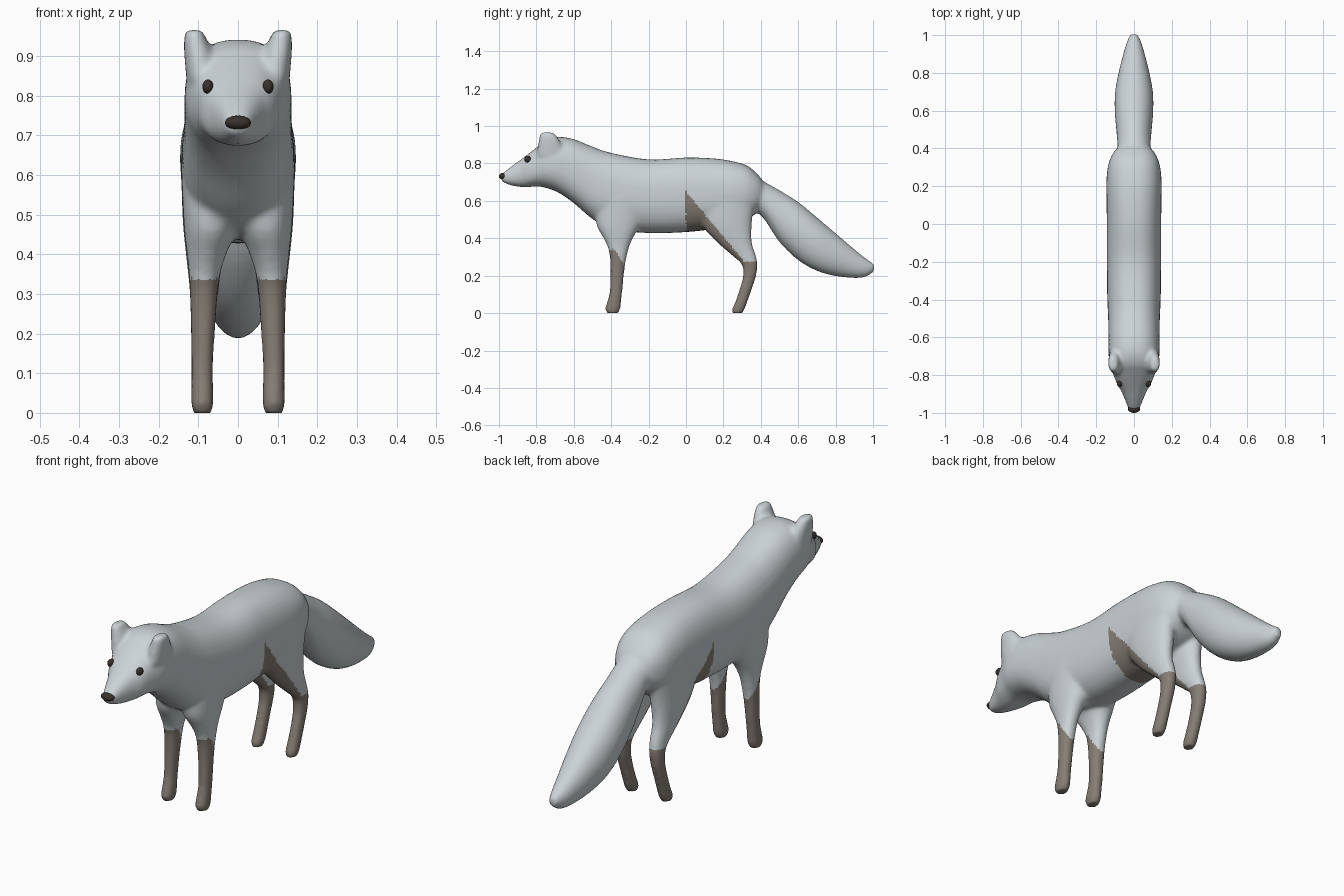
import bpy
import bmesh
import math

if "Cube" in bpy.data.objects:
    bpy.data.objects.remove(bpy.data.objects["Cube"], do_unlink=True)


def make_material(name, color):
    mat = bpy.data.materials.new(name)
    mat.use_nodes = True
    mat.diffuse_color = (*color, 1)
    mat.node_tree.nodes["Principled BSDF"].inputs["Base Color"].default_value = (*color, 1)
    return mat


fur = make_material("pale grey fur", (0.6, 0.65, 0.67))
stocking = make_material("brown grey legs", (0.24, 0.21, 0.18))
dark = make_material("dark brown", (0.04, 0.032, 0.025))


def resample(stations, steps=5):
    """Smooth the station list with a Catmull-Rom curve."""
    pts = [stations[0], *stations, stations[-1]]
    out = []
    for a, b, c, d in zip(pts, pts[1:], pts[2:], pts[3:]):
        for i in range(steps):
            t = i / steps
            out.append([q + t / 2 * (r - p + t * (2 * p - 5 * q + 4 * r - s + t * (3 * (q - r) + s - p)))
                        for p, q, r, s in zip(a, b, c, d)])
    return out + [list(stations[-1])]


def loft(bm, stations, upright=False, side=1, power=2.4, count=32):
    """Skin rounded sections: (position, low, high, x low, x high)."""
    rings = []
    for pos, low, high, x_low, x_high in resample(stations):
        ring = []
        for i in range(count):
            angle = math.tau * i / count
            c, s = math.cos(angle), math.sin(angle)
            u = math.copysign(abs(c) ** (2 / power), c)
            v = math.copysign(abs(s) ** (2 / power), s)
            x = side * ((x_low + x_high) / 2 + u * (x_high - x_low) / 2)
            w = (low + high) / 2 + v * (high - low) / 2
            ring.append(bm.verts.new((x, w, pos) if upright else (x, pos, w)))
        rings.append(ring)
    for a, b in zip(rings, rings[1:]):
        for i in range(count):
            j = (i + 1) % count
            bm.faces.new((a[i], a[j], b[j], b[i]))
    bm.faces.new(rings[0])
    bm.faces.new(rings[-1])


def centred(rows):
    return [(y, low, high, -w, w) for y, low, high, w in rows]


# Head, neck and trunk: y, underside, top, half width
trunk = centred([
    (-.99, .712, .738, .015), (-.975, .698, .752, .03), (-.93, .682, .787, .048),
    (-.88, .674, .823, .07), (-.845, .674, .85, .091), (-.79, .677, .892, .112),
    (-.74, .667, .927, .13), (-.68, .643, .942, .135), (-.6, .588, .93, .135),
    (-.5, .503, .89, .137), (-.4, .45, .857, .141), (-.2, .428, .822, .144),
    (0, .433, .832, .144), (.15, .45, .827, .146), (.25, .47, .812, .145),
    (.33, .5, .787, .132), (.39, .55, .735, .1), (.42, .6, .69, .06)])

tail = centred([
    (.3, .6, .74, .05), (.36, .555, .737, .08), (.42, .5, .702, .087),
    (.5, .38, .657, .094), (.6, .283, .594, .102), (.7, .226, .512, .1),
    (.8, .198, .427, .082), (.9, .188, .342, .057), (.96, .194, .294, .039),
    (1.006, .222, .262, .018)])

# Legs and ears: z, front, back, inner x, outer x
front_leg = [
    (-.006, -.417, -.368, .07, .11), (.02, -.432, -.352, .062, .118),
    (.06, -.422, -.347, .062, .118), (.12, -.408, -.34, .063, .118),
    (.25, -.404, -.327, .055, .12), (.34, -.414, -.308, .047, .123),
    (.4, -.44, -.285, .03, .129), (.48, -.48, -.24, 0, .137), (.62, -.48, -.2, 0, .144)]
hind_leg = [
    (-.006, .249, .298, .07, .11), (.02, .246, .313, .062, .118),
    (.06, .263, .328, .062, .118), (.13, .287, .353, .063, .118),
    (.2, .305, .375, .06, .119), (.26, .298, .382, .056, .12),
    (.31, .245, .373, .049, .122), (.38, .165, .352, .04, .129),
    (.48, .08, .352, .02, .139), (.62, .05, .37, .02, .144)]
ear = [
    (.84, -.8, -.64, .05, .13), (.91, -.79, -.67, .066, .136),
    (.945, -.783, -.69, .08, .136), (.966, -.778, -.71, .09, .132)]

bm = bmesh.new()
loft(bm, trunk)
loft(bm, tail, power=2.1)
for side in (-1, 1):
    for limb in (front_leg, hind_leg, ear):
        loft(bm, limb, upright=True, side=side, power=2.2)
bmesh.ops.recalc_face_normals(bm, faces=bm.faces)
mesh = bpy.data.meshes.new("body")
bm.to_mesh(mesh)
bm.free()
body = bpy.data.objects.new("body", mesh)
bpy.context.collection.objects.link(body)

# Fuse the parts into one soft skin
fuse = body.modifiers.new("fuse", "REMESH")
fuse.mode = "VOXEL"
fuse.voxel_size = 0.01
fuse.use_smooth_shade = True
soften = body.modifiers.new("soften", "SMOOTH")
soften.factor = 0.5
soften.iterations = 6
bpy.context.view_layer.update()
skin = bpy.data.meshes.new_from_object(body.evaluated_get(bpy.context.evaluated_depsgraph_get()))
body.modifiers.clear()
body.data = skin
skin.name = "body"
skin.materials.clear()
skin.materials.append(fur)
skin.materials.append(stocking)
for v in skin.vertices:
    v.co.z = max(v.co.z, 0)


# Dark lower legs with a slanted upper edge
def is_stocking(y, z):
    if y > .42:
        return False
    if y < 0:
        return z < .34 - max(0, y + .38) * 1.8
    return z < max(.275, .35 - (y - .25) * 1.2)


for face in skin.polygons:
    face.use_smooth = True
    face.material_index = int(is_stocking(face.center.y, face.center.z))


def bead(name, location, scale):
    bpy.ops.mesh.primitive_uv_sphere_add(segments=20, ring_count=12, radius=1, location=location)
    obj = bpy.context.object
    obj.name = name
    obj.scale = scale
    obj.data.materials.append(dark)
    bpy.ops.object.shade_smooth()


# Eyes and nose
bead("nose", (0, -.978, .732), (.033, .022, .018))
for name, side in (("left_eye", 1), ("right_eye", -1)):
    bead(name, (side * .076, -.846, .823), (.014, .018, .018))
